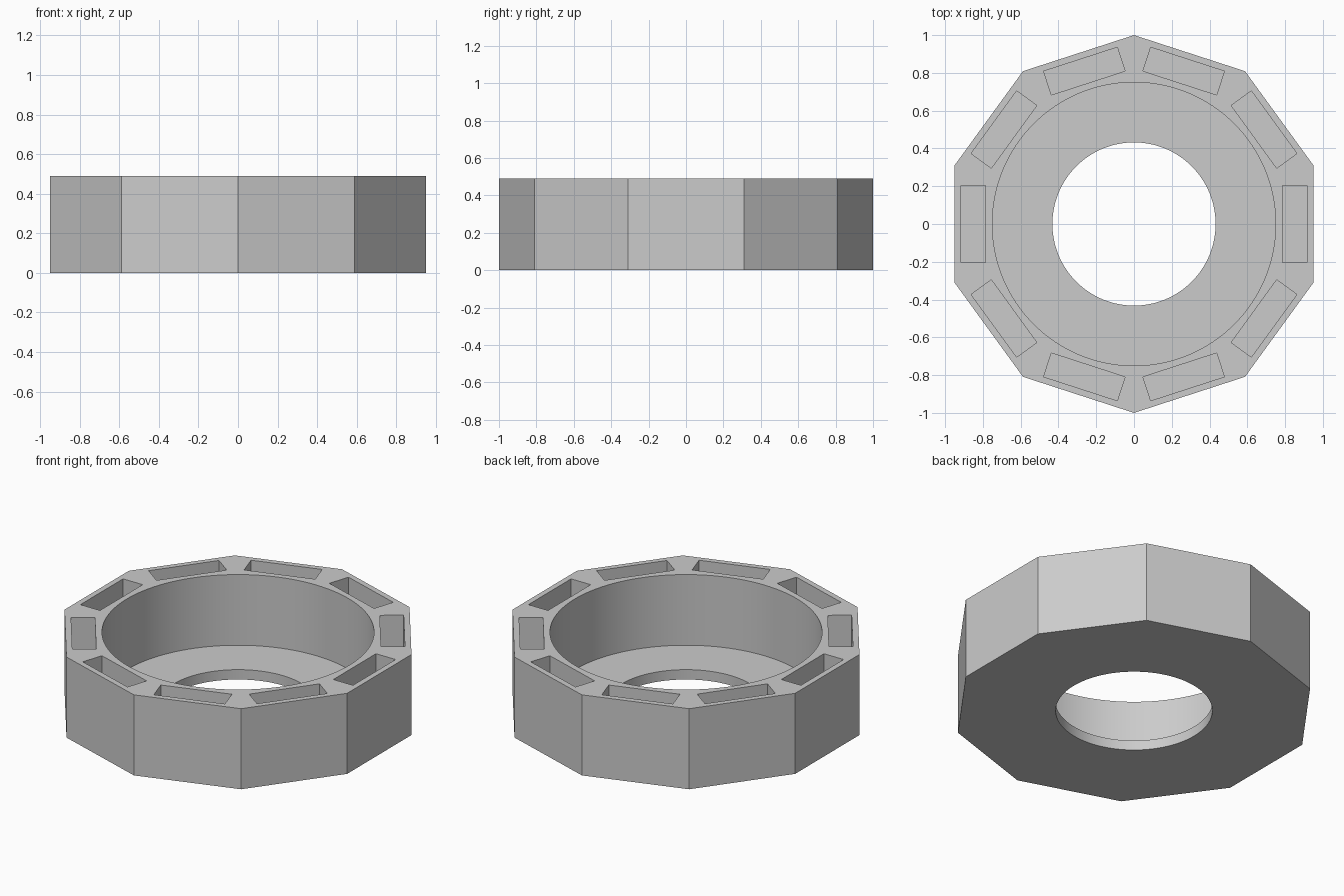
import bpy, bmesh
from math import sin, cos, pi, radians

old = bpy.data.objects.get("Cube")
if old:
    bpy.data.objects.remove(old)

HEIGHT, FLOOR, SIDES = 0.49, 0.06, 10

grey = bpy.data.materials.new("mid_grey")
grey.use_nodes = True
grey.diffuse_color = (0.6, 0.6, 0.6, 1)
grey.node_tree.nodes["Principled BSDF"].inputs["Base Color"].default_value = (0.6, 0.6, 0.6, 1)


def ring(radius, count):
    # First point lies on +y
    return [(radius * sin(2 * pi * i / count), radius * cos(2 * pi * i / count))
            for i in range(count)]


def prisms(name, outlines, low, high):
    """One object made of vertical prisms over the given outlines."""
    bm = bmesh.new()
    for outline in outlines:
        face = bm.faces.new([bm.verts.new((x, y, low)) for x, y in outline])
        new = bmesh.ops.extrude_face_region(bm, geom=[face])["geom"]
        for v in new:
            if isinstance(v, bmesh.types.BMVert):
                v.co.z = high
    bmesh.ops.recalc_face_normals(bm, faces=bm.faces)
    mesh = bpy.data.meshes.new(name)
    bm.to_mesh(mesh)
    bm.free()
    mesh.materials.append(grey)
    obj = bpy.data.objects.new(name, mesh)
    bpy.context.collection.objects.link(obj)
    return obj


def slot(angle, inner=0.785, outer=0.917, half=0.205):
    c, s = cos(angle), sin(angle)
    corners = [(inner, -half), (outer, -half), (outer, half), (inner, half)]
    return [(r * c - t * s, r * s + t * c) for r, t in corners]


# Ten-sided housing
housing = prisms("housing", [ring(1, SIDES)], 0, HEIGHT)

# Wide bore, floor opening and one pocket behind each flat side
cutters = [
    prisms("bore_cutter", [ring(0.75, 128)], FLOOR, HEIGHT + 0.2),
    prisms("opening_cutter", [ring(0.432, 128)], -0.2, FLOOR + 0.2),
    prisms("pocket_cutter", [slot(2 * pi * i / SIDES) for i in range(SIDES)],
           FLOOR, HEIGHT + 0.2),
]

bpy.ops.object.select_all(action="DESELECT")
housing.select_set(True)
bpy.context.view_layer.objects.active = housing
for cutter in cutters:
    cutter.hide_render = True
    mod = housing.modifiers.new(cutter.name, "BOOLEAN")
    mod.operation, mod.solver, mod.object = "DIFFERENCE", "EXACT", cutter
    bpy.ops.object.modifier_apply(modifier=mod.name)
    bpy.data.objects.remove(cutter)

# Round walls smooth, all other edges sharp
bpy.ops.object.shade_smooth_by_angle(angle=radians(25))
